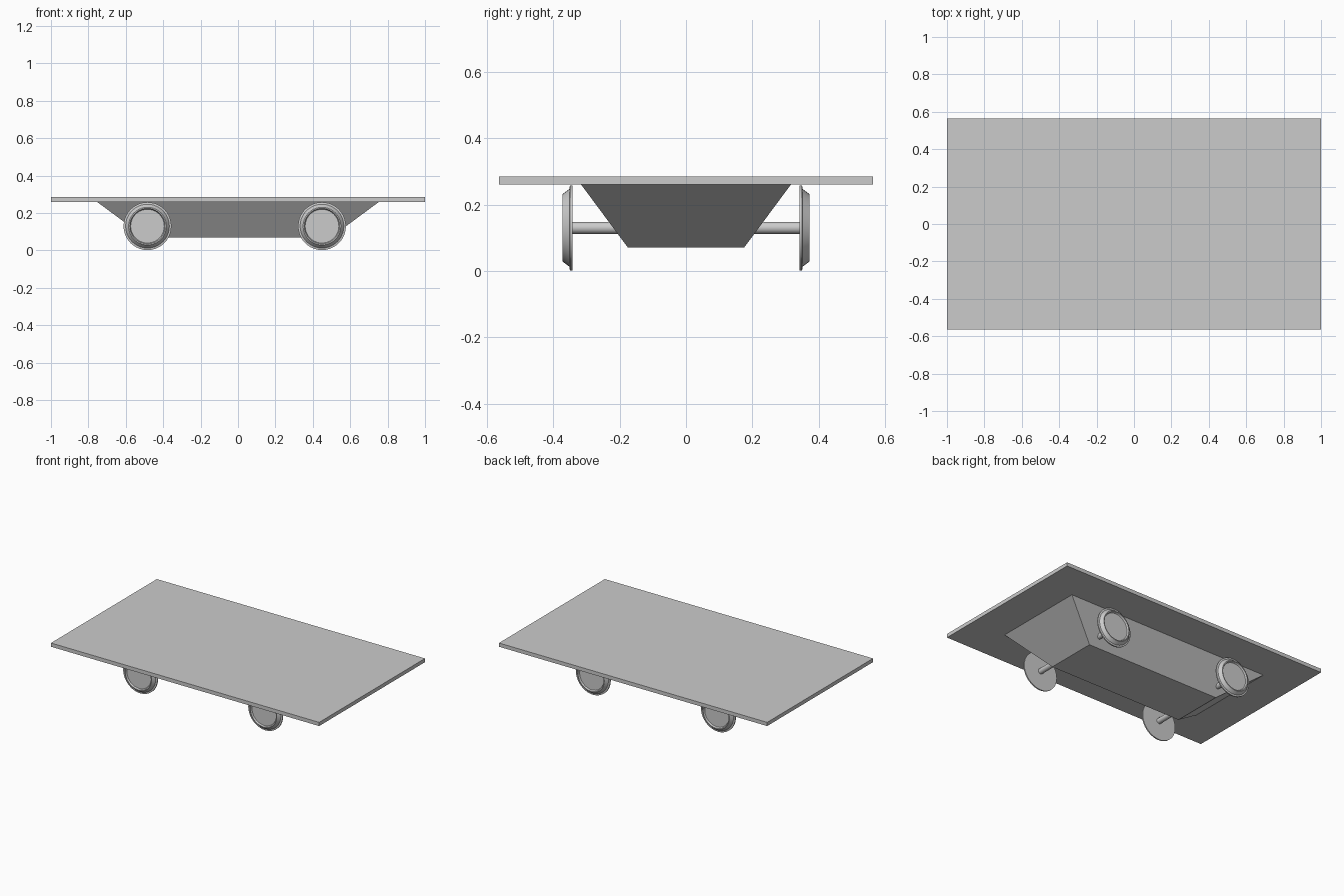
import bpy, bmesh
from math import pi, cos, sin

if "Cube" in bpy.data.objects:
    bpy.data.objects.remove(bpy.data.objects["Cube"])

AXLE_Z = 0.13
AXLE_X = (-0.484, 0.449)


def make_object(name, bm):
    bmesh.ops.recalc_face_normals(bm, faces=bm.faces)
    mesh = bpy.data.meshes.new(name)
    bm.to_mesh(mesh)
    bm.free()
    obj = bpy.data.objects.new(name, mesh)
    bpy.context.collection.objects.link(obj)
    return obj


def tapered_box(name, bottom, top, z0, z1):
    """Box with separate half sizes (x, y) at bottom and top."""
    bm = bmesh.new()
    bmesh.ops.create_cube(bm, size=2)
    for v in bm.verts:
        hx, hy = top if v.co.z > 0 else bottom
        v.co = (v.co.x * hx, v.co.y * hy, z1 if v.co.z > 0 else z0)
    return make_object(name, bm)


def lathe_y(name, profile, x, side, sides=40):
    """Revolve (radius, y) points about the axle line, capping both ends."""
    bm = bmesh.new()
    rings = []
    for r, y in profile:
        rings.append([bm.verts.new((x + r * cos(2 * pi * i / sides), side * y,
                                    AXLE_Z + r * sin(2 * pi * i / sides)))
                      for i in range(sides)])
    for a, b in zip(rings, rings[1:]):
        for i in range(sides):
            j = (i + 1) % sides
            bm.faces.new((a[i], a[j], b[j], b[i]))
    bm.faces.new(rings[0])
    bm.faces.new(rings[-1])
    obj = make_object(name, bm)
    bpy.ops.object.select_all(action='DESELECT')
    obj.select_set(True)
    bpy.context.view_layer.objects.active = obj
    bpy.ops.object.shade_smooth_by_angle(angle=pi / 6)
    return obj


# Flat deck and the tapered hopper beneath it
tapered_box("deck", (1.0, 0.564), (1.0, 0.564), 0.26, 0.285)
tapered_box("hopper_underframe", (0.497, 0.175), (0.754, 0.316), 0.07, 0.26)

# Flanged wheels: flange inside, tapered tread, recessed outer face
wheel_profile = [(0.128, 0.342), (0.128, 0.350), (0.117, 0.352),
                 (0.101, 0.373), (0.095, 0.373), (0.090, 0.363)]
axle_profile = [(0.018, -0.345), (0.018, 0.345)]
for end, x in zip(("rear", "front"), AXLE_X):
    lathe_y(end + "_axle", axle_profile, x, 1, 20)
    for label, side in (("near", -1), ("far", 1)):
        lathe_y(f"{end}_{label}_wheel", wheel_profile, x, side)
